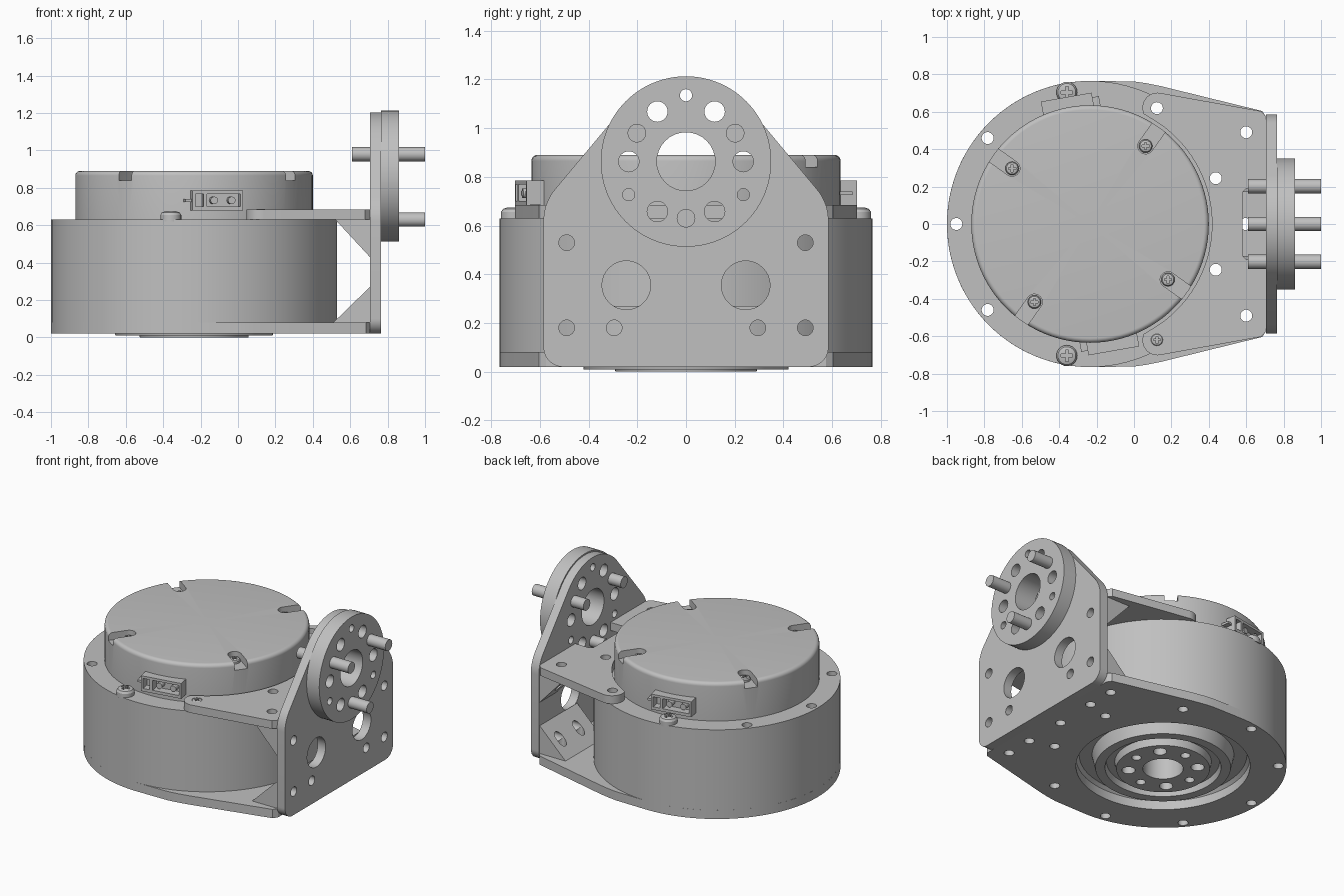
import bpy, bmesh
from math import sin, cos, radians, pi
from mathutils import Matrix, Vector

if "Cube" in bpy.data.objects:
    bpy.data.objects.remove(bpy.data.objects["Cube"])

mat = bpy.data.materials.new("plain grey metal")
mat.use_nodes = True
GREY = (0.527, 0.527, 0.527, 1)
mat.diffuse_color = GREY
mat.node_tree.nodes["Principled BSDF"].inputs["Base Color"].default_value = GREY

CX = -0.235          # drum axis
HUB_Z = 0.863        # side flange axis
DRUM = Matrix.Translation((CX, 0, 0))


def turned(deg):
    return DRUM @ Matrix.Rotation(radians(deg), 4, "Z")


def arc(cx, cy, r, a0, a1, n=12):
    angles = [radians(a0 + (a1 - a0) * i / n) for i in range(n + 1)]
    return [(cx + r * cos(a), cy + r * sin(a)) for a in angles]


def circle(cx, cy, r, n=32):
    return arc(cx, cy, r, 0, 360, n)[:-1]


def box2d(a0, a1, b0, b1):
    return [(a0, b0), (a1, b0), (a1, b1), (a0, b1)]


def mirrored(half):
    return half + [(a, -b) for a, b in reversed(half)]


def finish(bm, name):
    bmesh.ops.recalc_face_normals(bm, faces=bm.faces)
    mesh = bpy.data.meshes.new(name)
    bm.to_mesh(mesh)
    bm.free()
    mesh.materials.append(mat)
    ob = bpy.data.objects.new(name, mesh)
    bpy.context.collection.objects.link(ob)
    return ob


def prisms(name, outlines, lo, hi, axis="z", matrix=Matrix()):
    """Extrude flat outlines along an axis into one object."""
    place = {"z": lambda a, b, c: (a, b, c),
             "x": lambda a, b, c: (c, a, b),
             "y": lambda a, b, c: (a, c, b)}[axis]
    bm = bmesh.new()
    for outline in outlines:
        low = [bm.verts.new(matrix @ Vector(place(a, b, lo))) for a, b in outline]
        high = [bm.verts.new(matrix @ Vector(place(a, b, hi))) for a, b in outline]
        bm.faces.new(low)
        bm.faces.new(high)
        for i in range(len(low)):
            j = (i + 1) % len(low)
            bm.faces.new((low[i], low[j], high[j], high[i]))
    return finish(bm, name)


def lathe(name, profile, matrix=DRUM, steps=96):
    bm = bmesh.new()
    vs = [bm.verts.new((r, 0, z)) for r, z in profile]
    es = [bm.edges.new(p) for p in zip(vs, vs[1:])]
    bmesh.ops.spin(bm, geom=vs + es, cent=(0, 0, 0), axis=(0, 0, 1),
                   angle=2 * pi, steps=steps)
    bmesh.ops.remove_doubles(bm, verts=bm.verts, dist=0.0003)
    bm.transform(matrix)
    return finish(bm, name)


def cut(ob, *cutters):
    for c in cutters:
        m = ob.modifiers.new("cut", "BOOLEAN")
        m.operation, m.solver, m.object = "DIFFERENCE", "EXACT", c
    deps = bpy.context.evaluated_depsgraph_get()
    mesh = bpy.data.meshes.new_from_object(ob.evaluated_get(deps))
    ob.modifiers.clear()
    ob.data = mesh
    return ob


# Shared hole cutters
rim = [(CX + 0.715 * cos(radians(a)), 0.715 * sin(radians(a))) for a in range(20, 380, 40)]
rim_holes = prisms("rim_holes", [circle(x, y, 0.032, 20) for x, y in rim]
                   + [circle(0.6, s * 0.49, 0.032, 20) for s in (-1, 1)], -0.2, 1)
foot_holes = prisms("foot_holes", [circle(0.6, s * 0.295, 0.032, 20) for s in (-1, 1)]
                    + [circle(0.595, 0, 0.032, 20)], -0.2, 0.4)
hub_small = [(cos(radians(a)), sin(radians(a))) for a in (90, 210, 330)]
hub_large = [(cos(radians(a)), sin(radians(a))) for a in range(0, 360, 60)]
flange_holes = prisms("flange_holes", [circle(0, HUB_Z, 0.12)]
                      + [circle(0.235 * c, HUB_Z + 0.237 * s, 0.042, 24) for c, s in hub_large]
                      + [circle(0.272 * c, HUB_Z + 0.272 * s, 0.025, 20) for c, s in hub_small],
                      0.6, 1, "x")
side_holes = prisms("side_holes", [circle(s * y, z, r, 32) for s in (-1, 1) for y, z, r in
                    ((0.49, 0.18, 0.032), (0.295, 0.18, 0.032), (0.49, 0.53, 0.032))],
                    0.45, 0.9, "x")
window_holes = prisms("window_holes", [circle(s * 0.245, 0.355, 0.1) for s in (-1, 1)],
                      0.65, 0.9, "x")
cutters = [rim_holes, foot_holes, flange_holes, side_holes, window_holes]

# Drum with the stepped hub underneath
drum = lathe("drum", [(0, 0.63), (0.765, 0.63), (0.765, 0.08), (0.54, 0.08), (0.52, 0.1),
                      (0.44, 0.1), (0.42, 0.01), (0.36, 0.01), (0.35, 0.05), (0.3, 0.05),
                      (0.29, 0), (0.125, 0), (0.125, 0.15), (0, 0.15)])
hub_holes = prisms("hub_holes", [circle(0.215 * cos(k * pi / 4), 0.215 * sin(k * pi / 4),
                   0.042 if k % 2 else 0.03, 20) for k in range(8)], -0.1, 0.1, "z", DRUM)
cutters.append(hub_holes)
cut(drum, rim_holes, hub_holes)

# Base plate: round behind, tapering to the side plate
base = prisms("base_plate", [mirrored([(0.705, 0.575), (0.685, 0.604), (0.14, 0.738), (0.07, 0.752),
              (0, 0.762)] + arc(CX, 0, 0.765, 90, 179, 48))], 0.02, 0.08)
recess = prisms("recess", [circle(CX, 0, 0.54, 96)], -0.1, 0.2)
cutters.append(recess)
cut(base, recess, rim_holes, foot_holes)

# Upper bracket plate hugging the cap
half = [(0.58, 0.0), (0.58, 0.17), (0.6, 0.19), (0.705, 0.19), (0.705, 0.575), (0.68, 0.603)]
half += arc(0.125, 0.622, 0.08, 78, 205, 12) + arc(CX, 0, 0.652, 61, 1, 32)
top = prisms("upper_bracket_plate", [half + [(x, -y) for x, y in reversed(half) if y > 0]],
             0.63, 0.685)
cut(top, rim_holes)

# Upright side plate
outline = arc(0.505, 0.1, 0.08, -90, 0) + arc(0.385, 0.62, 0.2, 0, 40) \
    + arc(0, HUB_Z, 0.34, 40, 89, 20)
plate = prisms("side_plate", [outline + [(-y, z) for y, z in reversed(outline)]],
               0.705, 0.765, "x")
cut(plate, flange_holes, side_holes, window_holes)

# Corner wedges joining the plates
for s, side in ((1, "left"), (-1, "right")):
    low = prisms(side + "_lower_wedge", [[(0.51, 0.08), (0.705, 0.08), (0.705, 0.27)]],
                 s * 0.17, s * 0.575, "y")
    cut(low, rim_holes, foot_holes, side_holes)
    high = prisms(side + "_upper_wedge", [[(0.52, 0.63), (0.705, 0.63), (0.705, 0.43)]],
                  s * 0.4, s * 0.575, "y")
    cut(high, rim_holes, side_holes)

# Round flange with three pins
flange = prisms("flange", [circle(0, HUB_Z, 0.35, 96)], 0.765, 0.86, "x")
cut(flange, flange_holes)
prisms("flange_pins", [circle(0.233 * cos(radians(a)), HUB_Z + 0.233 * sin(radians(a)), 0.038)
       for a in (30, 150, 270)], 0.61, 1.0, "x")

# Cap with four screw slots
cap = lathe("cap", [(0, 0.63), (0.635, 0.63), (0.635, 0.865)]
            + arc(0.61, 0.865, 0.025, 15, 90, 5) + [(0, 0.89)])
slots = [prisms("slot", [arc(0.512, 0, 0.042, 90, 270) + [(0.72, -0.042), (0.72, 0.042)]],
                0.84, 0.95, "z", turned(54.5 + 90 * k)) for k in range(4)]
cutters += slots
cut(cap, *slots)


def screw(name, x, y, z, r, h, bottom):
    """Domed screw head with a cross recess."""
    place = Matrix.Translation((x, y, z))
    head = lathe(name, [(0, bottom), (r, bottom), (r, h * 0.55), (r * 0.85, h * 0.85),
                        (r * 0.5, h), (0, h)], place, 24)
    a, b = r * 0.14, r * 0.55
    cross = prisms("cross", [[(b, -a), (b, a), (a, a), (a, b), (-a, b), (-a, a), (-b, a),
                   (-b, -a), (-a, -a), (-a, -b), (a, -b), (a, -a)]], h * 0.4, h + 0.1, "z", place)
    cutters.append(cross)
    cut(head, cross)


for k in range(4):
    p = turned(54.5 + 90 * k) @ Vector((0.512, 0, 0))
    screw("cap_screw", p.x, p.y, 0.84, 0.036, 0.025, -0.01)
for s in (-1, 1):
    screw("drum_screw", CX + 0.715 * cos(radians(100)), s * 0.704, 0.63, 0.056, 0.045, -0.01)
screw("bracket_screw", rim[7][0], rim[7][1], 0.665, 0.034, 0.022, -0.05)

# Cable sockets on opposite sides of the cap
for name, angle in (("front_socket", -80), ("back_socket", 100)):
    m = turned(angle)
    shell = prisms(name, [box2d(0.58, 0.69, -0.13, 0.145)], 0.68, 0.785, "z", m)
    hollow = prisms("hollow", [box2d(0.636, 0.75, -0.115, -0.07),
                               box2d(0.636, 0.75, -0.05, 0.13)], 0.7, 0.768, "z", m)
    cutters.append(hollow)
    cut(shell, hollow)
    prisms(name + "_tab", [box2d(0.6, 0.665, -0.165, -0.13)], 0.725, 0.74, "z", m)
    prisms(name + "_contacts", [circle(y, 0.733, 0.02, 16) for y in (-0.01, 0.085)],
           0.63, 0.68, "x", m)

for c in cutters:
    bpy.data.objects.remove(c)

# Smooth the round walls, keep the edges crisp
bpy.ops.object.select_all(action="DESELECT")
for ob in bpy.context.collection.objects:
    if ob.type == "MESH":
        ob.select_set(True)
        bpy.context.view_layer.objects.active = ob
bpy.ops.object.shade_smooth_by_angle(angle=radians(28))
